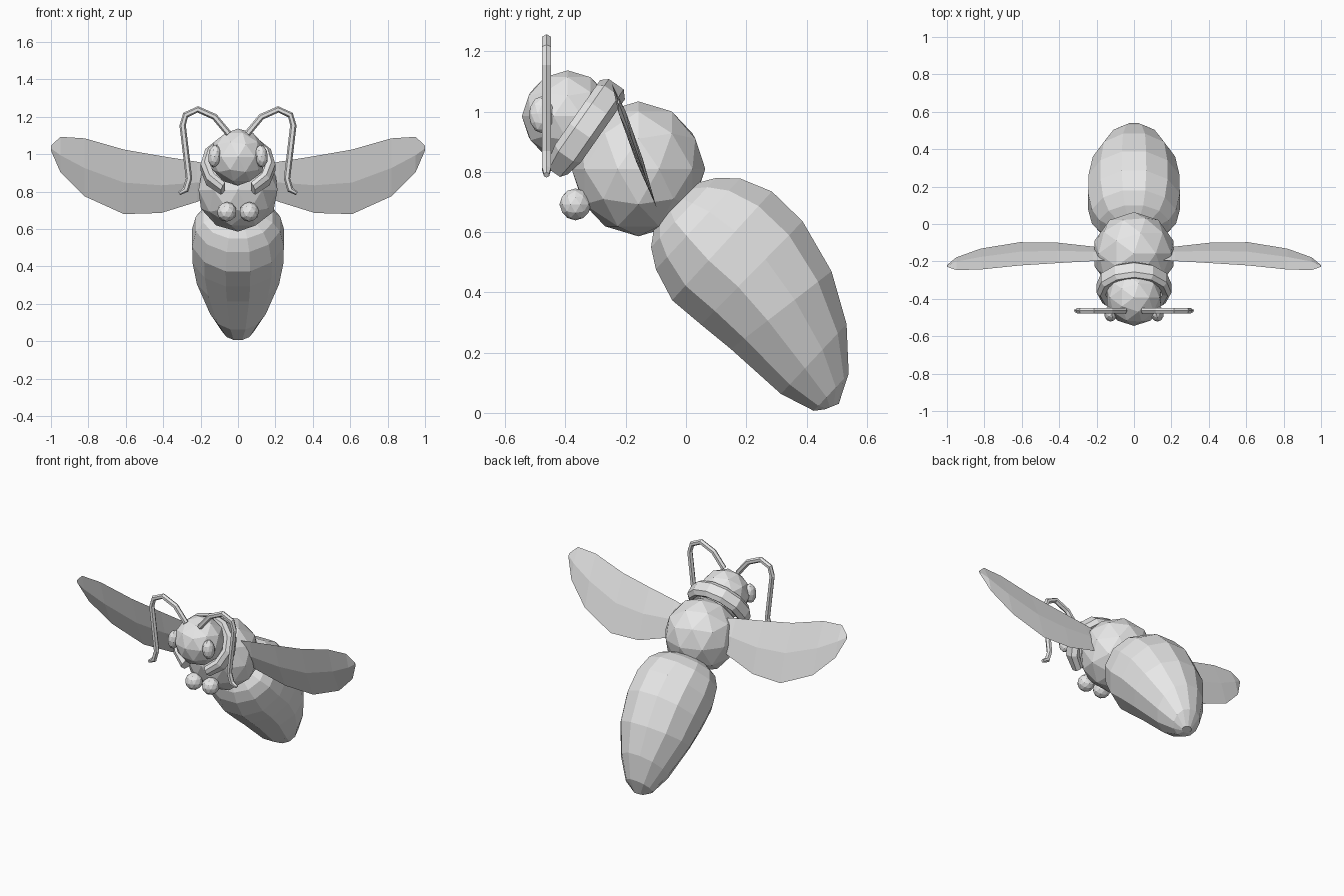
import bpy, bmesh, math
from mathutils import Vector, Matrix

if "Cube" in bpy.data.objects:
    bpy.data.objects.remove(bpy.data.objects["Cube"])

grey = bpy.data.materials.new("plain_grey")
grey.diffuse_color = (0.8, 0.8, 0.8, 1)
grey.use_nodes = True
grey.node_tree.nodes["Principled BSDF"].inputs["Base Color"].default_value = grey.diffuse_color


def finish(name, bm):
    bmesh.ops.recalc_face_normals(bm, faces=bm.faces)
    me = bpy.data.meshes.new(name)
    bm.to_mesh(me)
    bm.free()
    me.materials.append(grey)
    ob = bpy.data.objects.new(name, me)
    bpy.context.collection.objects.link(ob)
    return ob


def ball(name, centre, size, tilt=0.0, detail=2):
    bm = bmesh.new()
    m = (Matrix.Translation(centre) @ Matrix.Rotation(tilt, 4, 'Y')
         @ Matrix.Diagonal((*size, 1)))
    bmesh.ops.create_icosphere(bm, subdivisions=detail, radius=1, matrix=m)
    return finish(name, bm)


def loft(name, rings):
    """Bridge closed rings of points and cap both ends."""
    bm = bmesh.new()
    rows = [[bm.verts.new(p) for p in r] for r in rings]
    n = len(rows[0])
    for a, b in zip(rows, rows[1:]):
        for i in range(n):
            j = (i + 1) % n
            bm.faces.new((a[i], a[j], b[j], b[i]))
    bm.faces.new(rows[0])
    bm.faces.new(rows[-1])
    return finish(name, bm)


# Body balls
ball("thorax", (0, -0.158, 0.81), (0.222, 0.222, 0.224))
ball("head", (0, -0.393, 0.985), (0.152, 0.152, 0.152))

# Abdomen: under point, upper point (y, z) and half width of each ring
sections = [
    ((-0.106, 0.616), (0.043, 0.765), 0.125),
    ((-0.116, 0.550), (0.100, 0.780), 0.185),
    ((-0.100, 0.477), (0.180, 0.778), 0.225),
    ((-0.046, 0.374), (0.285, 0.735), 0.245),
    ((0.050, 0.293), (0.387, 0.636), 0.243),
    ((0.149, 0.212), (0.483, 0.470), 0.220),
    ((0.315, 0.063), (0.533, 0.295), 0.150),
    ((0.424, 0.007), (0.540, 0.130), 0.085),
    ((0.462, 0.012), (0.507, 0.030), 0.030),
]
SIDES = 12
k = 1 / math.cos(math.pi / SIDES)
rings = []
for low, high, half in sections:
    lo, hi = Vector((0, *low)), Vector((0, *high))
    ring = []
    for i in range(SIDES):
        a = 2 * math.pi * (i + 0.5) / SIDES
        p = (lo + hi) / 2 + (hi - lo) / 2 * (k * math.cos(a))
        p.x = half * k * math.sin(a)
        ring.append(p)
    rings.append(ring)
loft("abdomen", rings)

# Collar: tilted open ring, gap at the bottom
axis = Vector((0, -0.82, 0.572))
up = Vector((0, 0.572, 0.82))
mid = Vector((0, -0.34, 0.935))
section = [(-0.052, 0.87), (-0.03, 1.0), (0.03, 1.0), (0.052, 0.90),
           (0.045, 0.76), (-0.045, 0.76)]   # along the axis, radius factor
rings = []
STEPS = 10
for s in range(STEPS + 1):
    t = 2 * s / STEPS - 1
    a = math.radians(153) * t
    taper = 0.75 if abs(t) == 1 else 1.0
    rings.append([mid + axis * (d * taper)
                  + up * (0.19 * r * math.cos(a))
                  + Vector((0.2 * r * math.sin(a), 0, 0)) for d, r in section])
loft("collar", rings)

# Wing columns: x, top z, bottom z
wing_cols = [(0.12, 0.94, 0.79), (0.22, 0.96, 0.745), (0.41, 0.99, 0.686),
             (0.61, 1.025, 0.680), (0.82, 1.085, 0.775),
             (0.95, 1.093, 0.905), (1.0, 1.045, 1.02)]
lean = Vector((0, 0.94, 0.34))

# Feeler path (x, z)
feeler = [(0.05, 1.11), (0.125, 1.20), (0.215, 1.24), (0.28, 1.21),
          (0.296, 1.155), (0.262, 0.87), (0.28, 0.81), (0.315, 0.79)]


def wing_point(x, z, offset):
    return Vector((x, -0.245 + (1.09 - z) * 0.36, z)) + lean * offset


for side, sx in (("right", 1), ("left", -1)):
    ball(side + "_eye", (sx * 0.125, -0.48, 0.99), (0.035, 0.042, 0.061), -sx * 0.1)
    ball(side + "_front_foot", (sx * 0.06, -0.367, 0.692), (0.053,) * 3)

    # Thin wing with a ridge along the middle of both faces
    rings = []
    for i, (x, top, low) in enumerate(wing_cols):
        thick = 0.003 if i == len(wing_cols) - 1 else 0.012
        c = (top + low) / 2
        rings.append([wing_point(sx * x, top, 0), wing_point(sx * x, c, thick),
                      wing_point(sx * x, low, 0), wing_point(sx * x, c, -thick)])
    loft(side + "_wing", rings)

    # Feeler: six-sided tube bent in the upright plane
    rings = []
    for i, (x, z) in enumerate(feeler):
        a, b = feeler[max(i - 1, 0)], feeler[min(i + 1, len(feeler) - 1)]
        d = Vector((b[0] - a[0], b[1] - a[1])).normalized()
        r = 0.010 if i == len(feeler) - 1 else 0.017
        ring = []
        for j in range(6):
            t = math.pi * j / 3
            off = r * math.cos(t)
            ring.append(Vector((sx * (x - d.y * off), -0.463 + r * math.sin(t),
                                z + d.x * off)))
        rings.append(ring)
    loft(side + "_feeler", rings)
